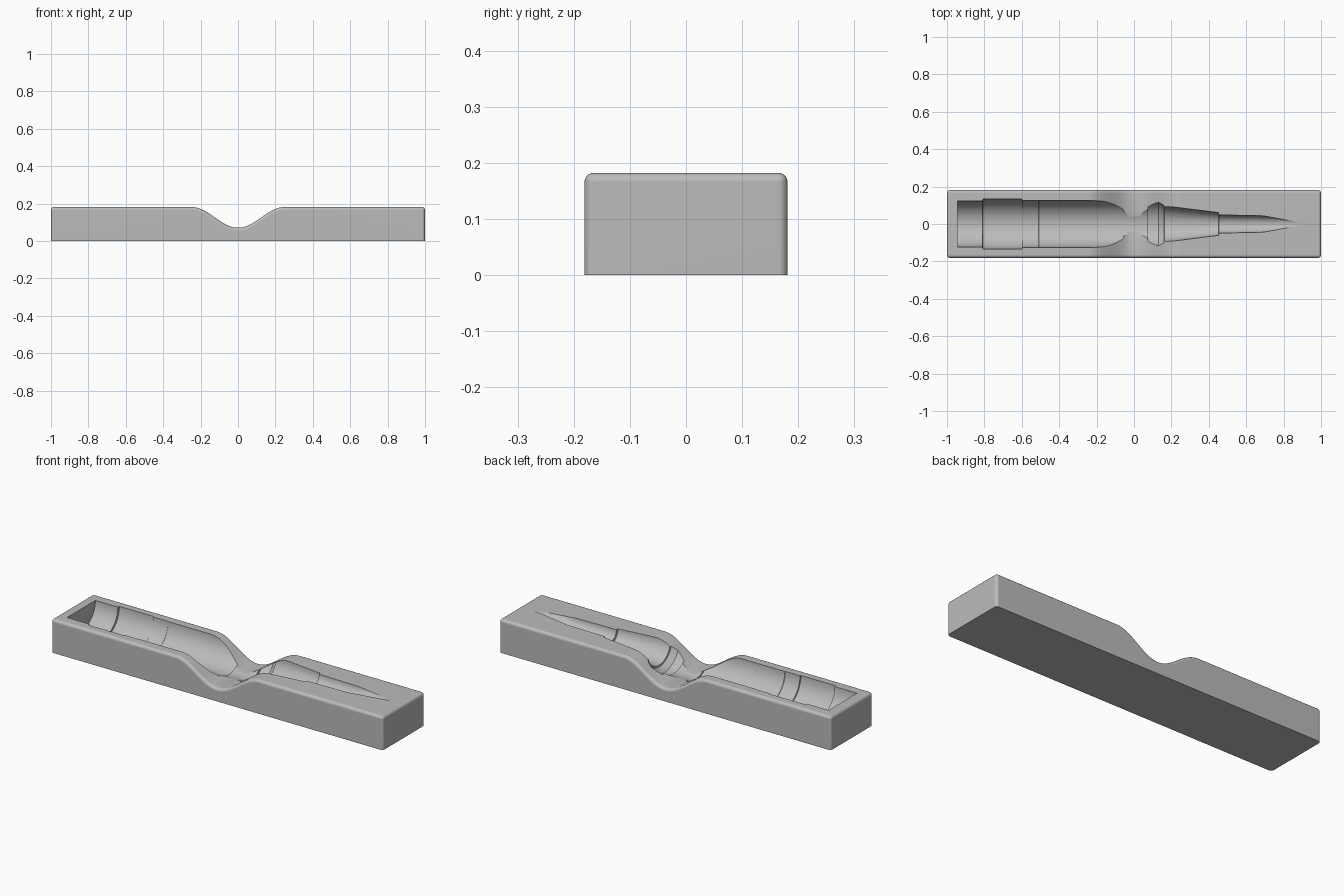
import bpy, bmesh, math
from mathutils import Vector

if "Cube" in bpy.data.objects:
    bpy.data.objects.remove(bpy.data.objects["Cube"])

LENGTH, HALF_W, TOP = 1.0, 0.181, 0.182
DIP_X, DIP_Z = 0.25, 0.111


def make_object(name, bm):
    bmesh.ops.recalc_face_normals(bm, faces=bm.faces)
    mesh = bpy.data.meshes.new(name)
    bm.to_mesh(mesh)
    bm.free()
    obj = bpy.data.objects.new(name, mesh)
    bpy.context.collection.objects.link(obj)
    return obj


# Block: side outline with a finger dip, extruded across the width
steps = 40
outline = [(-LENGTH, 0), (-LENGTH, TOP)]
for i in range(steps + 1):
    x = DIP_X * (2 * i / steps - 1)
    outline.append((x, TOP - DIP_Z * (1 + math.cos(math.pi * x / DIP_X)) / 2))
outline += [(LENGTH, TOP), (LENGTH, 0)]

bm = bmesh.new()
face = bm.faces.new([bm.verts.new((x, -HALF_W, z)) for x, z in outline])
ext = bmesh.ops.extrude_face_region(bm, geom=[face])
moved = [v for v in ext["geom"] if isinstance(v, bmesh.types.BMVert)]
bmesh.ops.translate(bm, verts=moved, vec=Vector((0, 2 * HALF_W, 0)))
bm.normal_update()

# Round every outer edge except those on the underside
rounded = [e for e in bm.edges
           if max(v.co.z for v in e.verts) > 0.01 and e.calc_face_angle(0) > 1.2]
bmesh.ops.bevel(bm, geom=rounded, offset=0.016, offset_type='OFFSET',
                segments=5, profile=0.5, affect='EDGES', clamp_overlap=True)
tray = make_object("pen_tray", bm)

# Pen-shaped cutter: radius along the length, turned about the x axis
pen = [(-0.945, 0.122), (-0.81, 0.122), (-0.808, 0.133), (-0.6, 0.133),
       (-0.598, 0.127), (-0.51, 0.127), (-0.508, 0.125), (-0.056, 0.125),
       (-0.055, 0.118), (0.074, 0.118), (0.075, 0.128), (0.13, 0.128),
       (0.16, 0.105), (0.162, 0.097), (0.452, 0.061), (0.454, 0.049),
       (0.69, 0.044)]
sides = 64
bm = bmesh.new()
rings = []
for x, r in pen:
    angles = [2 * math.pi * (k + 0.5) / sides for k in range(sides)]
    rings.append([bm.verts.new((x, r * math.cos(a), TOP + r * math.sin(a)))
                  for a in angles])
bm.faces.new(rings[0])
tip = bm.verts.new((0.93, 0, TOP))
for k in range(sides):
    n = (k + 1) % sides
    for a, b in zip(rings, rings[1:]):
        bm.faces.new((a[k], a[n], b[n], b[k]))
    bm.faces.new((rings[-1][k], rings[-1][n], tip))
cutter = make_object("pen_cutter", bm)
cutter.hide_render = True

# Cut the recess
cut = tray.modifiers.new("recess", 'BOOLEAN')
cut.operation = 'DIFFERENCE'
cut.solver = 'EXACT'
cut.object = cutter
bpy.context.view_layer.objects.active = tray
tray.select_set(True)
bpy.ops.object.modifier_apply(modifier=cut.name)
bpy.data.objects.remove(cutter)

# Grey material
grey = bpy.data.materials.new("plain_grey")
grey.use_nodes = True
colour = (0.5, 0.5, 0.5, 1)
grey.diffuse_color = colour
grey.node_tree.nodes["Principled BSDF"].inputs["Base Color"].default_value = colour
tray.data.materials.clear()
tray.data.materials.append(grey)

# Smooth curves, crisp steps, flat faces kept flat
bpy.ops.object.shade_smooth_by_angle(angle=math.radians(25))
weighted = tray.modifiers.new("flat_faces", 'WEIGHTED_NORMAL')
weighted.keep_sharp = True
